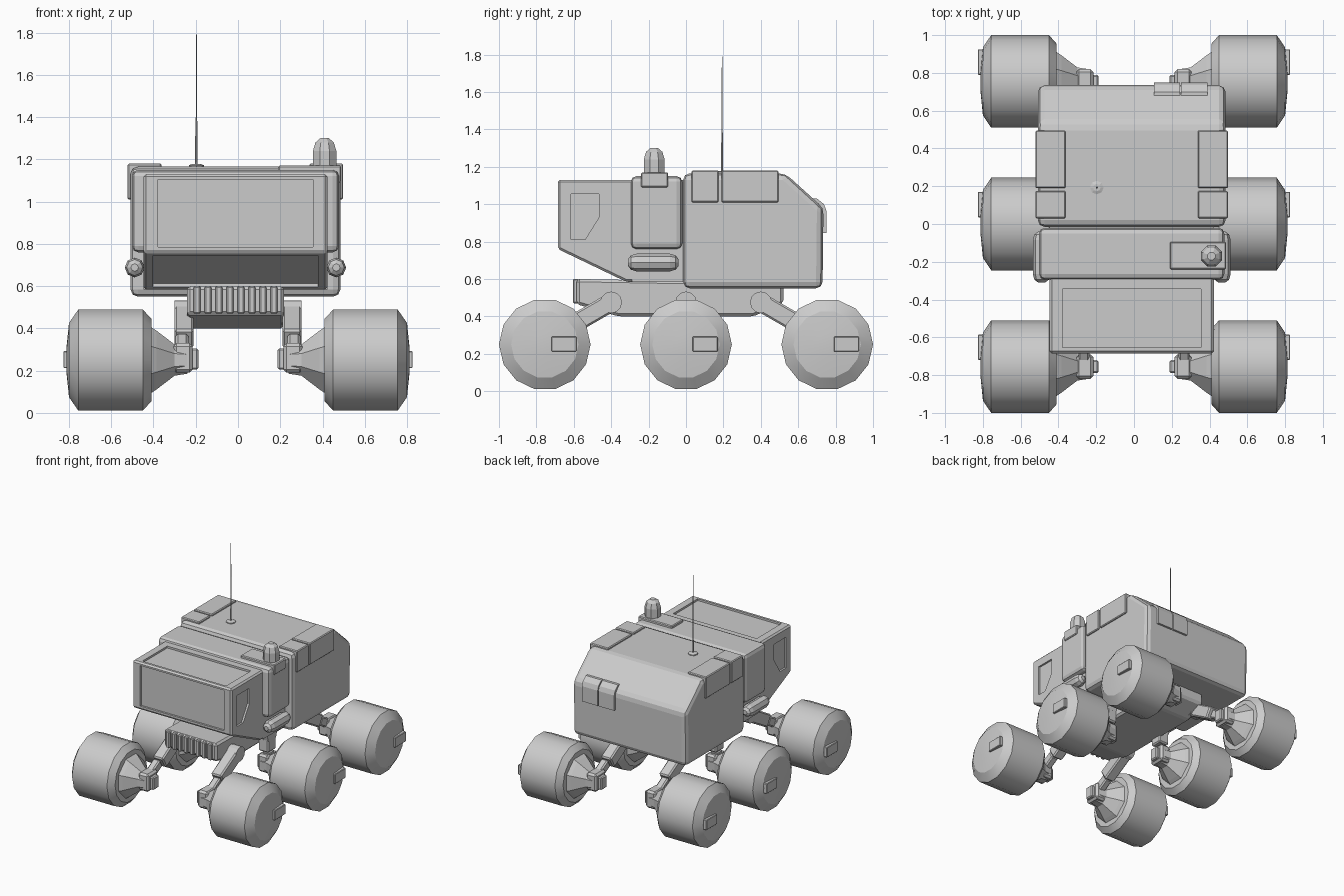
import bpy, bmesh, math
from mathutils import Vector, Matrix

if "Cube" in bpy.data.objects:
    bpy.data.objects.remove(bpy.data.objects["Cube"])

CX = -0.012  # centre line of the hull

grey = bpy.data.materials.new("light_grey")
grey.use_nodes = True
grey.diffuse_color = (0.6, 0.6, 0.6, 1)
grey.node_tree.nodes["Principled BSDF"].inputs["Base Color"].default_value = (0.6, 0.6, 0.6, 1)


def finish(name, bm, bevel=0, segments=1, smooth=0):
    if bevel:
        bmesh.ops.bevel(bm, geom=bm.edges[:], offset=bevel, segments=segments,
                        profile=0.5, affect='EDGES')
    bmesh.ops.recalc_face_normals(bm, faces=bm.faces[:])
    mesh = bpy.data.meshes.new(name)
    bm.to_mesh(mesh)
    bm.free()
    mesh.materials.append(grey)
    ob = bpy.data.objects.new(name, mesh)
    bpy.context.collection.objects.link(ob)
    if smooth:
        bpy.ops.object.select_all(action='DESELECT')
        ob.select_set(True)
        bpy.context.view_layer.objects.active = ob
        bpy.ops.object.shade_smooth_by_angle(angle=math.radians(smooth))
    return ob


def prism(name, profile, x0, x1, bevel=0, segments=1):
    """Extrude a (y, z) outline from x0 to x1."""
    bm = bmesh.new()
    face = bm.faces.new([bm.verts.new((x0, y, z)) for y, z in profile])
    ext = bmesh.ops.extrude_face_region(bm, geom=[face])
    moved = [v for v in ext["geom"] if isinstance(v, bmesh.types.BMVert)]
    bmesh.ops.translate(bm, vec=(x1 - x0, 0, 0), verts=moved)
    return finish(name, bm, bevel, segments)


def box(name, x0, x1, y0, y1, z0, z1, bevel=0, segments=1):
    return prism(name, [(y0, z0), (y1, z0), (y1, z1), (y0, z1)], x0, x1, bevel, segments)


def lathe(name, profile, origin, axis, sides=8, turn=0, smooth=0):
    """Spin (radius, distance) points around an axis, capping both ends."""
    bm = bmesh.new()
    rings = []
    for r, t in profile:
        rings.append([bm.verts.new((r * math.cos(a), r * math.sin(a), t))
                      for a in (2 * math.pi * (i + turn) / sides for i in range(sides))])
    for a, b in zip(rings, rings[1:]):
        for i in range(sides):
            j = (i + 1) % sides
            bm.faces.new((a[i], a[j], b[j], b[i]))
    bm.faces.new(rings[0])
    bm.faces.new(rings[-1])
    rot = Vector(axis).to_track_quat('Z', 'Y').to_matrix().to_4x4()
    bm.transform(Matrix.Translation(origin) @ rot)
    return finish(name, bm, smooth=smooth)


def bar(name, p, q, x, width, thick, bevel=0.01):
    """Rectangular strut between two (y, z) points."""
    d = (Vector(q) - Vector(p)).normalized() * thick / 2
    n = Vector((-d.y, d.x))
    pts = [Vector(p) + n, Vector(q) + n, Vector(q) - n, Vector(p) - n]
    return prism(name, [tuple(v) for v in pts], x - width / 2, x + width / 2, bevel)


def carve(target, cutter):
    mod = target.modifiers.new("recess", 'BOOLEAN')
    mod.operation, mod.solver, mod.object = 'DIFFERENCE', 'EXACT', cutter
    bpy.context.view_layer.objects.active = target
    bpy.ops.object.modifier_apply(modifier=mod.name)
    bpy.data.objects.remove(cutter)


# Cab with recessed windscreen, roof panel, chin panel and side windows
cab = prism("cab", [(-0.685, 1.13), (-0.685, 0.76), (-0.32, 0.585), (-0.27, 0.585), (-0.27, 1.13)],
            CX - 0.435, CX + 0.435, 0.012)
carve(cab, box("windscreen_cut", CX - 0.367, CX + 0.367, -0.75, -0.67, 0.785, 1.105))
carve(cab, box("roof_cut", CX - 0.367, CX + 0.367, -0.655, -0.345, 1.115, 1.2))
carve(cab, prism("chin_cut", [(-0.66, 0.7), (-0.35, 0.55), (-0.343, 0.612), (-0.653, 0.761)],
                 CX - 0.39, CX + 0.39))
window = [(-0.615, 1.055), (-0.465, 1.055), (-0.465, 0.93), (-0.54, 0.81), (-0.615, 0.81)]
for s in (-1, 1):
    carve(cab, prism("window_cut", window, CX + s * 0.42, CX + s * 0.5))

# Hull sections behind the cab
box("mid_core", CX - 0.435, CX + 0.435, -0.29, 0.0, 0.585, 1.13)
box("mid_section", CX - 0.49, CX + 0.49, -0.295, -0.02, 0.76, 1.15, 0.03, 2)
prism("rear_body", [(-0.015, 0.55), (0.73, 0.55), (0.735, 0.98), (0.53, 1.165), (-0.015, 1.165)],
      CX - 0.497, CX + 0.497, 0.035, 2)

# Panels wrapped over the roof edges
for s in (-1, 1):
    for y0, y1 in ((0.03, 0.175), (0.19, 0.495)):
        a, b = sorted((CX + s * 0.35, CX + s * 0.51))
        box("roof_edge_panel", a, b, y0, y1, 1.01, 1.18, 0.006)
box("beacon_plate", 0.19, 0.488, -0.24, -0.095, 1.09, 1.17, 0.006)

# Rear hatch boxes following the sloped back
for x in (0.105, 0.25):
    prism("rear_hatch", [(0.68, 1.03), (0.70, 1.03), (0.738, 1.0), (0.75, 0.965), (0.75, 0.845), (0.68, 0.845)],
          x, x + 0.138)

# Beacon and antenna
lathe("beacon", [(0.06, 1.1), (0.06, 1.24), (0.047, 1.28), (0.022, 1.3)],
      (0.41, -0.17, 0), (0, 0, 1), 8, 0.5)
lathe("antenna_base", [(0.036, 1.16), (0.036, 1.172), (0.02, 1.178)],
      (-0.197, 0.193, 0), (0, 0, 1), 8)
lathe("antenna", [(0.006, 1.17), (0.005, 1.38), (0.003, 1.385), (0.002, 1.79)],
      (-0.197, 0.193, 0), (0, 0, 1), 6)

# Side pods
for s in (-1, 1):
    lathe("side_pod", [(0.018, -0.31), (0.038, -0.295), (0.047, -0.265), (0.047, -0.085), (0.038, -0.055),
                       (0.018, -0.04)], (CX + s * 0.477, 0, 0.688), (0, 1, 0), 8)

# Chassis with ribbed nose
prism("chassis", [(-0.585, 0.6), (-0.585, 0.465), (-0.36, 0.4), (0.36, 0.4), (0.52, 0.47), (0.52, 0.58)],
      CX - 0.23, CX + 0.23, 0.015)
for i in range(8):
    x = CX + (i - 3.5) * 0.052
    box("nose_rib", x - 0.016, x + 0.016, -0.605, -0.57, 0.47, 0.6, 0.006)

# Wheels, hubs and suspension
for s in (-1, 1):
    for y in (-0.755, 0, 0.755):
        hub = (0, y, 0.25)
        lathe("wheel", [(0.17, 0.41), (0.2, 0.41), (0.245, 0.45), (0.245, 0.756), (0.18, 0.80), (0.06, 0.812)],
              hub, (s, 0, 0), 14, 0.0, 28)
        lathe("hub_cone", [(0.07, 0.24), (0.08, 0.30), (0.15, 0.385), (0.175, 0.42)],
              hub, (s, 0, 0), 8, 0.5)
        a, b = sorted((s * 0.78, s * 0.827))
        box("hub_tab", a, b, y + 0.035, y + 0.17, 0.212, 0.292, 0.004)
        a, b = sorted((s * 0.215, s * 0.305))
        box("knuckle", a, b, y - 0.065, y + 0.065, 0.19, 0.33, 0.015)
        a, b = sorted((s * 0.188, s * 0.23))
        box("axle_stub", a, b, y - 0.035, y + 0.035, 0.205, 0.305, 0.008)
        # Swing arm from the chassis pivot down to the knuckle
        pivot, end = Vector((0.53 * y, 0.475)), Vector((y, 0.27))
        knee = pivot.lerp(end, 0.62)
        lathe("arm_pivot", [(0.058, 0.20), (0.058, 0.30)], (0, *pivot), (s, 0, 0), 12)
        bar("swing_arm", pivot, knee, s * 0.255, 0.09, 0.1)
        bar("arm_neck", knee, end, s * 0.265, 0.06, 0.07)
